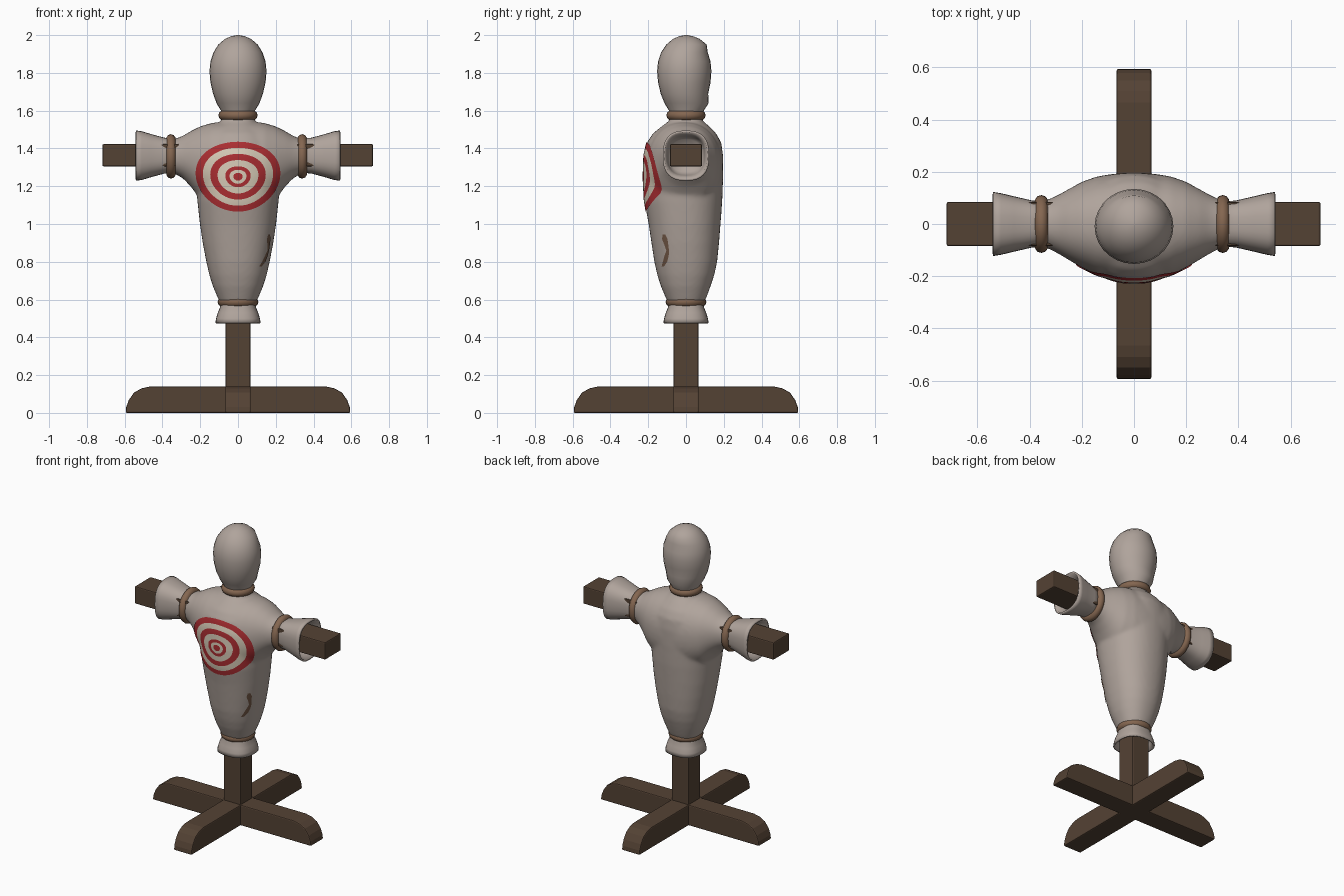
import bpy, bmesh, math
from mathutils import Vector
from mathutils.bvhtree import BVHTree

if "Cube" in bpy.data.objects:
    bpy.data.objects.remove(bpy.data.objects["Cube"])


def material(name, srgb):
    m = bpy.data.materials.new(name)
    m.diffuse_color = [(c / 255 / 12.92 if c < 11 else ((c / 255 + .055) / 1.055) ** 2.4) for c in srgb] + [1]
    m.use_nodes = True
    m.node_tree.nodes["Principled BSDF"].inputs["Base Color"].default_value = m.diffuse_color
    return m


CLOTH = material("grey_cloth", (176, 164, 156))
WOOD = material("dark_wood", (84, 66, 52))
ROPE = material("brown_rope", (132, 102, 80))
RED = material("red_paint", (172, 46, 50))
CREAM = material("cream_paint", (214, 202, 182))
STAIN = material("brown_stain", (112, 86, 68))


def finish(name, bm, mats, smooth=True, fix=True):
    if fix:
        bmesh.ops.recalc_face_normals(bm, faces=bm.faces)
    me = bpy.data.meshes.new(name)
    bm.to_mesh(me)
    bm.free()
    for m in mats:
        me.materials.append(m)
    ob = bpy.data.objects.new(name, me)
    bpy.context.collection.objects.link(ob)
    for p in me.polygons:
        p.use_smooth = smooth
    return ob


def add_loft(bm, sections, axis, n=32, power=2.0):
    """Closed loft of superellipses; section = (t, a_min, a_max, b_min, b_max)."""
    rings = []
    for t, a0, a1, b0, b1 in sections:
        ring = []
        for i in range(n):
            c, s = math.cos(2 * math.pi * i / n), math.sin(2 * math.pi * i / n)
            a = (a0 + a1) / 2 + (a1 - a0) / 2 * math.copysign(abs(c) ** (2 / power), c)
            b = (b0 + b1) / 2 + (b1 - b0) / 2 * math.copysign(abs(s) ** (2 / power), s)
            ring.append(bm.verts.new((a, b, t) if axis == 'z' else (t, a, b)))
        rings.append(ring)
    for r, q in zip(rings, rings[1:]):
        for i in range(n):
            bm.faces.new((r[i], r[(i + 1) % n], q[(i + 1) % n], q[i]))
    bm.faces.new(rings[0])
    bm.faces.new(rings[-1])


def rope_ring(name, loc, rot, major, minor, stretch=1.0):
    bpy.ops.mesh.primitive_torus_add(location=loc, rotation=rot, major_radius=major,
                                     minor_radius=minor, major_segments=32, minor_segments=10)
    ob = bpy.context.object
    ob.name = name
    ob.scale.x = stretch
    ob.data.materials.append(ROPE)
    for p in ob.data.polygons:
        p.use_smooth = True


def beam(name, profile, half, turn=0.0):
    """Profile in x/z, extruded along y, with softened edges."""
    bm = bmesh.new()
    f = bm.faces.new([bm.verts.new((x, -half, z)) for x, z in profile])
    ext = bmesh.ops.extrude_face_region(bm, geom=[f])
    bmesh.ops.translate(bm, vec=(0, 2 * half, 0),
                        verts=[v for v in ext['geom'] if isinstance(v, bmesh.types.BMVert)])
    ob = finish(name, bm, [WOOD], smooth=False)
    ob.rotation_euler.z = turn
    b = ob.modifiers.new("bevel", 'BEVEL')
    b.width, b.segments = .007, 2


# wooden stand
half_foot = [(.595, 0), (.592, .03), (.578, .068), (.55, .108), (.51, .13), (.465, .14)]
foot = half_foot + [(-x, z) for x, z in reversed(half_foot)]
beam("foot_beam_side", foot, .067)
beam("foot_beam_front", foot, .067, math.pi / 2)
beam("post", [(-.065, .02), (.065, .02), (.065, 1.5), (-.065, 1.5)], .065)
beam("crossbar", [(-.718, 1.305), (.715, 1.305), (.715, 1.423), (-.718, 1.423)], .085)

# stuffed torso: upright loft merged with a shoulder loft
bm = bmesh.new()
body = [(.58, .095, -.095, .095), (.62, .112, -.112, .112), (.67, .133, -.133, .13),
        (.73, .152, -.152, .15), (.8, .168, -.168, .165), (.9, .187, -.183, .175),
        (1.0, .202, -.198, .183), (1.12, .215, -.22, .192), (1.25, .225, -.227, .197),
        (1.36, .22, -.223, .197), (1.43, .2, -.208, .187), (1.48, .17, -.175, .16),
        (1.52, .12, -.125, .12), (1.545, .09, -.09, .09), (1.57, .08, -.08, .08)]
add_loft(bm, [(z, -w, w, f, b) for z, w, f, b in body], 'z', 40, 2.2)
arm = [(.37, .088, .088, 1.268, 1.45), (.33, .093, .093, 1.264, 1.452),
       (.29, .114, .112, 1.24, 1.468), (.25, .138, .134, 1.198, 1.492),
       (.2, .168, .162, 1.13, 1.517), (.14, .197, .183, 1.09, 1.535),
       (.07, .215, .194, 1.06, 1.543), (0, .222, .197, 1.05, 1.547)]
arm = [(x, -f, b, z0, z1) for x, f, b, z0, z1 in arm]
add_loft(bm, [(-s[0],) + s[1:] for s in arm[:-1]] + arm[::-1], 'x', 40, 2.2)
torso = finish("torso", bm, [CLOTH])
rm = torso.modifiers.new("merge", 'REMESH')
rm.mode, rm.voxel_size, rm.use_smooth_shade = 'VOXEL', .011, True
sm = torso.modifiers.new("soften", 'SMOOTH')
sm.factor, sm.iterations = .5, 8
torso_eval = torso.evaluated_get(bpy.context.evaluated_depsgraph_get())
torso.data = bpy.data.meshes.new_from_object(torso_eval)
torso.modifiers.clear()
tb = bmesh.new()
tb.from_mesh(torso.data)
tree = BVHTree.FromBMesh(tb)

# head
bm = bmesh.new()
head = [(1.56, .08), (1.6, .09), (1.64, .114), (1.69, .132), (1.75, .146), (1.81, .151),
        (1.86, .146), (1.91, .129), (1.95, .104), (1.98, .069), (1.994, .036), (2.0, .008)]
add_loft(bm, [(z, -r, r, -r - .002 * (r > .12), r * (1.05 if r < .115 else .89)) for z, r in head], 'z', 28)
finish("head", bm, [CLOTH])

# open cuffs and lower skirt, with inner walls
for side, s in (("left", -1), ("right", 1)):
    bm = bmesh.new()
    cuff = [(.33, .085, .09), (.39, .09, .095), (.46, .106, .114), (.51, .118, .129),
            (.54, .123, .133), (.542, .113, .122), (.48, .098, .104), (.40, .084, .085)]
    add_loft(bm, [(s * x, -a, a, 1.362 - b, 1.362 + b) for x, a, b in cuff], 'x', 32, 2.6)
    finish(side + "_cuff", bm, [CLOTH])
    rope_ring(side + "_arm_rope", (-.355 if s < 0 else .34, 0, 1.358),
              (0, math.pi / 2, 0), .085, .026, 1.06)
bm = bmesh.new()
skirt = [(.62, .09), (.56, .095), (.53, .107), (.50, .116), (.475, .12), (.474, .11), (.51, .098), (.55, .084)]
add_loft(bm, [(z, -r, r, -r, r) for z, r in skirt], 'z', 32, 2.5)
finish("skirt", bm, [CLOTH])
rope_ring("neck_rope", (0, 0, 1.575), (0, 0, 0), .077, .027)
rope_ring("waist_rope", (0, 0, .588), (0, 0, 0), .081, .027)


def cast(bm, origin, direction):
    """Place a vertex just above the torso surface."""
    hit, normal, _, _ = tree.ray_cast(Vector(origin), Vector(direction))
    return bm.verts.new(hit + normal * .004)


# painted target: alternating bands laid onto the chest
bm = bmesh.new()
N, limits, per = 56, (1, .83, .655, .48, .30, .2, .11, .01), 3
levels = [limits[i] + (limits[i + 1] - limits[i]) * k / per for i in range(7) for k in range(per)] + [.01]
rows = []
for f in levels:
    row = []
    for i in range(N):
        a = 2 * math.pi * i / N
        x, z = .222 * f * math.cos(a), 1.25 + .184 * f * math.sin(a) + .02 * f * math.cos(a) ** 2
        row.append(cast(bm, (x, -1, z), (0, 1, 0)))
    rows.append(row)
for j in range(len(rows) - 1):
    for i in range(N):
        k = (i + 1) % N
        face = bm.faces.new((rows[j][i], rows[j + 1][i], rows[j + 1][k], rows[j][k]))
        face.material_index = (j // per) % 2
bm.faces.new(rows[-1])
finish("target", bm, [RED, CREAM])

# stain on the right flank
bm = bmesh.new()
strip = [(.945, -.122, -.108), (.92, -.124, -.096), (.89, -.112, -.092), (.86, -.102, -.088),
         (.83, -.112, -.09), (.8, -.12, -.098), (.775, -.126, -.114)]
pairs = [[cast(bm, (1, y0 + (y1 - y0) * k / 3, z), (-1, 0, 0)) for k in range(4)] for z, y0, y1 in strip]
for p, q in zip(pairs, pairs[1:]):
    for k in range(3):
        bm.faces.new((p[k], q[k], q[k + 1], p[k + 1]))
finish("stain", bm, [STAIN])
tb.free()
